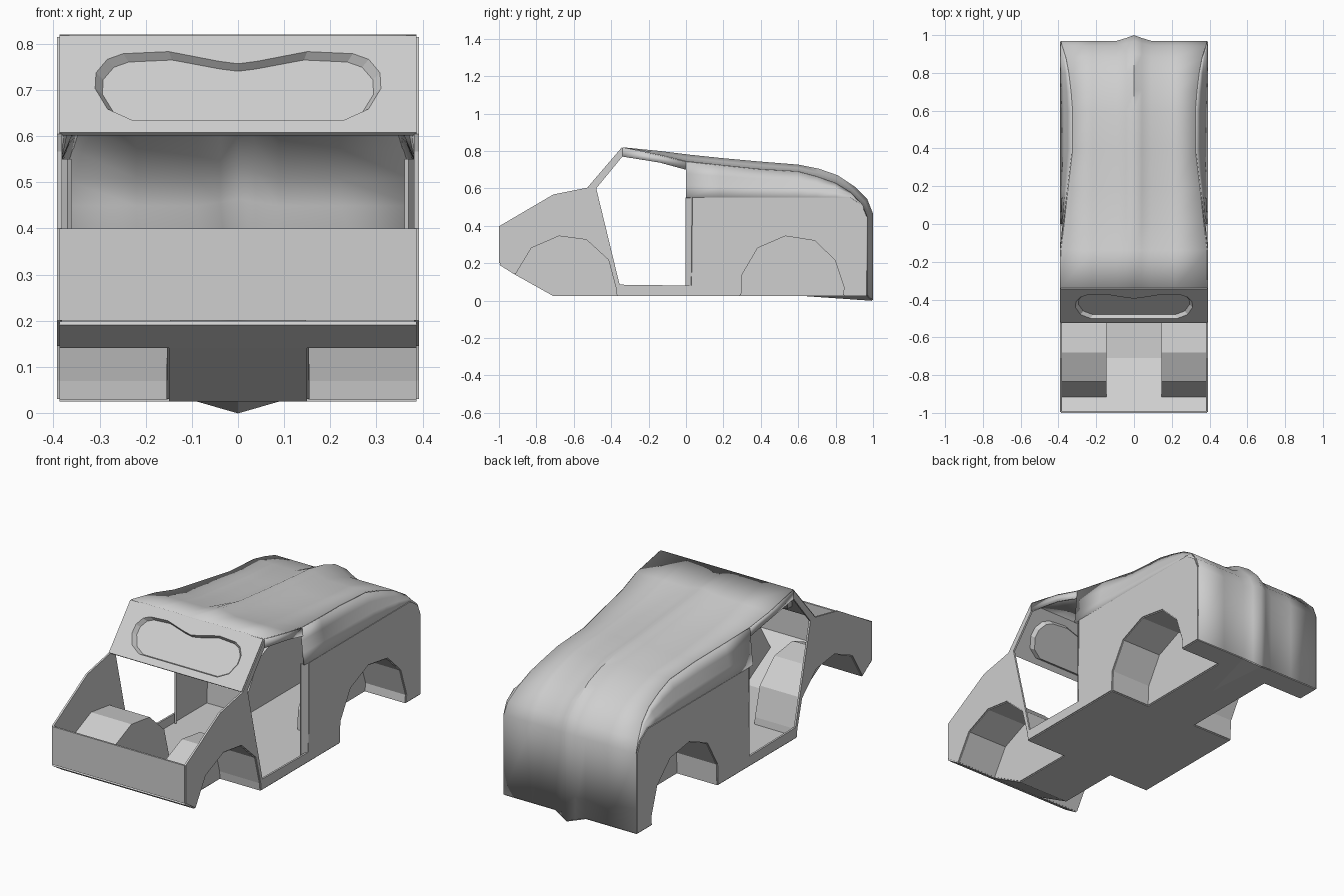
import bpy, bmesh, math
from mathutils import Vector

if "Cube" in bpy.data.objects:
    bpy.data.objects.remove(bpy.data.objects["Cube"])

HALF = 0.387     # half width of the body
TUNNEL = 0.15    # half width between the wheel wells
BOTTOM = 0.03
BELT = 0.55      # height where the sides start to lean inwards
SKIN = 0.01

body_grey = bpy.data.materials.new("body_grey")
body_grey.use_nodes = True
colour = (0.62, 0.62, 0.62, 1)
body_grey.diffuse_color = colour
body_grey.node_tree.nodes["Principled BSDF"].inputs["Base Color"].default_value = colour


def panel(name, faces, smooth=None, mirror=False):
    """Sheet part from lists of corner points, given thickness afterwards."""
    bm = bmesh.new()
    for points in faces:
        bm.faces.new([bm.verts.new(p) for p in points])
    bmesh.ops.remove_doubles(bm, verts=bm.verts, dist=0.0005)
    bmesh.ops.recalc_face_normals(bm, faces=bm.faces)
    mesh = bpy.data.meshes.new(name)
    bm.to_mesh(mesh)
    bm.free()
    mesh.materials.append(body_grey)
    part = bpy.data.objects.new(name, mesh)
    bpy.context.collection.objects.link(part)
    if mirror:
        part.modifiers.new("Mirror", 'MIRROR').use_clip = True
    solid = part.modifiers.new("Skin", 'SOLIDIFY')
    solid.thickness = SKIN
    solid.offset = 0
    if smooth:
        bpy.ops.object.select_all(action='DESELECT')
        part.select_set(True)
        bpy.context.view_layer.objects.active = part
        bpy.ops.object.shade_smooth_by_angle(angle=math.radians(smooth))
    return part


def at_x(x, profile):
    return [(x, y, z) for y, z in profile]


def lerp(a, b, t):
    return a + (b - a) * t


def loft(rows):
    return [(a[i], a[i + 1], b[i + 1], b[i])
            for a, b in zip(rows, rows[1:]) for i in range(len(a) - 1)]


# Roof stations: edge y, edge z, half width, then ridge y and ridge z
stations = [
    (-.34, .815, HALF, -.34, .815),
    (-.14, .775, HALF, -.14, .795),
    (0, .742, .37, .02, .775),
    (.18, .722, .35, .2, .756),
    (.39, .7, .325, .4, .738),
    (.6, .687, .325, .6, .722),
    (.7, .66, .333, .71, .7),
    (.8, .625, .345, .81, .665),
    (.88, .575, .36, .9, .605),
    (.94, .51, .38, .965, .54),
    (.965, .45, HALF, .995, .465),
    (.965, BOTTOM, HALF, .995, .004),
]

# Roof and tail in one sheet, with a ridge along the middle
rows = []
for y, z, w, ridge_y, ridge_z in stations:
    row = [(x, lerp(y, ridge_y, t), lerp(z, ridge_z, t))
           for x, t in ((0, 1), (.04, .5), (.09, 0), (.22, 0), (w, 0))]
    rows.append([(-x, b, c) for x, b, c in row[:0:-1]] + row)
panel("roof_and_tail", loft(rows), smooth=50)

# Wheel well outlines
front_arch = [(-.915, .145), (-.83, .285), (-.68, .35), (-.53, .33),
              (-.41, .22), (-.37, .07), (-.365, BOTTOM)]
rear_arch = [(.29, BOTTOM), (.295, .14), (.38, .285), (.53, .35),
             (.69, .325), (.8, .22), (.85, .07), (.845, BOTTOM)]

# Lower body side with the door opening and arches in its outline
belt = [(y, min(BELT, z)) for y, z, *_ in stations[3:-1]]
side = [(-.995, .2), (-.995, .4), (-.71, .567), (-.52, .605), (-.34, .815),
        (-.34, .77), (-.48, .6), (-.355, .085), (.03, .08), (.035, BELT)]
side += belt + [(.965, BOTTOM)] + rear_arch[::-1] + front_arch[::-1]
panel("body_side", [at_x(HALF, side)], mirror=True)

# Upper side leaning in towards the roof edge


def side_point(station, z):
    y, top, w = station[:3]
    t = max(0, (z - BELT) / (top - BELT)) if top > BELT else 0
    return (lerp(HALF, w, t), y, z)


upper = []
for station in stations[2:-1]:
    low, top = min(BELT, station[1]), station[1]
    line = [side_point(station, lerp(low, top, k / 3)) for k in range(3)]
    upper.append(line + [(station[2], station[0], top)])
panel("upper_side", [f for f in loft(upper) if len({tuple(p) for p in f}) > 2],
      smooth=40, mirror=True)

# Rail above the door
rail = [[side_point(s, z), (s[2], s[0], s[1])]
        for s, z in zip(stations, (.77, .738, .7))]
panel("door_rail", loft(rail), smooth=40, mirror=True)

# Angled jamb behind the door, and the sill
panel("door_jamb", [[(HALF, .03, .04), (HALF, .035, BELT),
                     (.365, 0, BELT), (.365, 0, .04)]], mirror=True)
panel("door_sill", [at_x(HALF, [(-.36, BOTTOM), (-.355, .08),
                                (.03, .08), (.03, BOTTOM)])], mirror=True)

# Wheel wells reaching inwards
for name, arch in (("front_wheel_well", front_arch), ("rear_wheel_well", rear_arch)):
    inner = list(arch)
    if arch is front_arch:
        inner.append((-.71, BOTTOM))
    cover = loft([at_x(HALF, arch), at_x(TUNNEL, arch)])
    panel(name, cover + [at_x(TUNNEL, inner)], mirror=True)

# Floor strips: start y, start z, end y, end z, half width
strips = [
    (-.995, .195, -.915, .145, HALF), (-.915, .145, -.71, BOTTOM, TUNNEL),
    (-.71, BOTTOM, -.365, BOTTOM, TUNNEL), (-.365, BOTTOM, .29, BOTTOM, HALF),
    (.29, BOTTOM, .845, BOTTOM, TUNNEL), (.845, BOTTOM, .965, BOTTOM, HALF),
]
panel("floor", [[(-w, a, b), (w, a, b), (w, c, d), (-w, c, d)]
                for a, b, c, d, w in strips])
panel("floor_ridge", [[(0, .62, BOTTOM), (s * .09, .965, BOTTOM), (0, .995, .004)]
                      for s in (-1, 1)])

# Nose plate
panel("nose_plate", [[(-HALF, -.995, .2), (HALF, -.995, .2),
                      (HALF, -.995, .4), (-HALF, -.995, .4)]])

# Windscreen frame with a recessed pane
low, high = Vector((0, -.52, .605)), Vector((0, -.34, .815))
slope = high - low
inward = Vector((0, slope.z, -slope.y)).normalized()


def on_screen(x, z, depth=0):
    return low + slope * ((z - low.z) / slope.z) + Vector((x, 0, 0)) + inward * depth


half_slot = [(0, .63), (.23, .63), (.285, .655), (.312, .7), (.31, .735),
             (.285, .765), (.25, .778), (.15, .783), (.04, .762), (0, .757)]
slot = half_slot + [(-x, z) for x, z in half_slot[-2:0:-1]]
outer = [on_screen(x, z) for x, z in slot]
pane = [on_screen(x * .95, .71 + (z - .71) * .93, .02) for x, z in slot]
n = len(slot)
half = len(half_slot) - 1
faces = [pane]
faces += [(outer[i], outer[(i + 1) % n], pane[(i + 1) % n], pane[i]) for i in range(n)]
# frame halves, split on the centre line
for s, loop in ((1, outer[:half + 1]), (-1, [outer[-i % n] for i in range(half + 1)])):
    faces.append(loop + [on_screen(0, high.z), on_screen(s * HALF, high.z),
                         on_screen(s * HALF, low.z), on_screen(0, low.z)])
panel("windscreen", faces)
